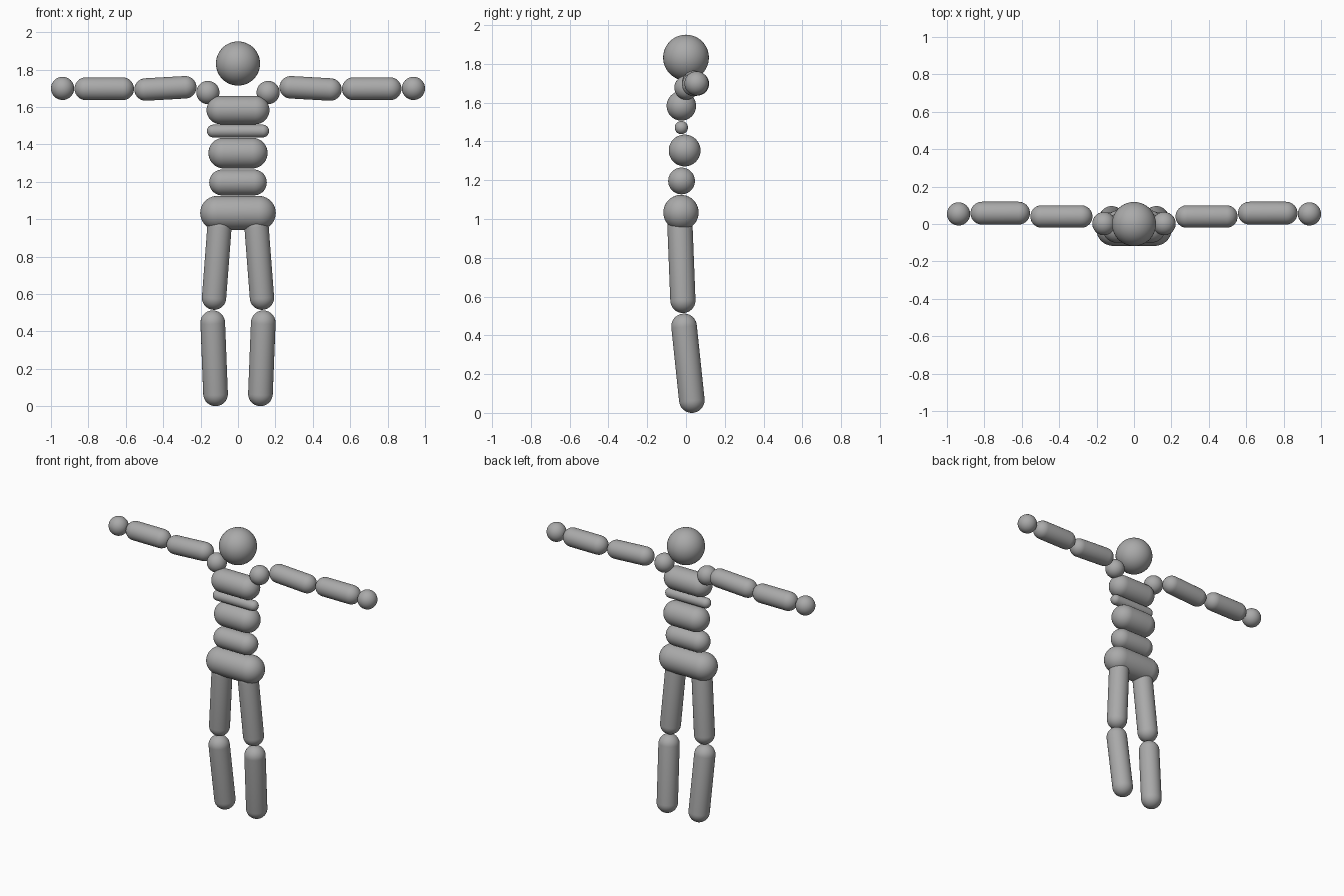
import bpy, bmesh, math
from mathutils import Vector, Matrix

cube = bpy.data.objects.get("Cube")
if cube:
    bpy.data.objects.remove(cube)

grey = bpy.data.materials.new("matte grey")
grey.use_nodes = True
colour = (0.4, 0.4, 0.4, 1)
grey.diffuse_color = colour
grey.node_tree.nodes["Principled BSDF"].inputs["Base Color"].default_value = colour

SEGMENTS, CAP_STEPS = 40, 10


def finish(name, bm):
    """Turn a bmesh into a smooth grey object."""
    bmesh.ops.recalc_face_normals(bm, faces=bm.faces)
    for f in bm.faces:
        f.smooth = True
    mesh = bpy.data.meshes.new(name)
    bm.to_mesh(mesh)
    bm.free()
    mesh.materials.append(grey)
    obj = bpy.data.objects.new(name, mesh)
    bpy.context.collection.objects.link(obj)
    return obj


def ball(name, centre, radius):
    bm = bmesh.new()
    bmesh.ops.create_uvsphere(bm, u_segments=SEGMENTS, v_segments=24, radius=radius)
    obj = finish(name, bm)
    obj.location = centre
    return obj


def capsule(name, start, end, radius):
    """Round-ended cylinder between two cap centres, spun from a profile."""
    start, end = Vector(start), Vector(end)
    axis = end - start
    half = axis.length / 2
    profile = []
    for side in (-1, 1):
        for i in range(CAP_STEPS + 1):
            a = math.pi / 2 * i / CAP_STEPS
            if side < 0:
                a -= math.pi / 2
            profile.append((radius * math.cos(a), 0, radius * math.sin(a) + side * half))
    bm = bmesh.new()
    verts = [bm.verts.new(p) for p in profile]
    edges = [bm.edges.new(pair) for pair in zip(verts, verts[1:])]
    bmesh.ops.spin(bm, geom=verts + edges, cent=(0, 0, 0), axis=(0, 0, 1),
                   angle=math.tau, steps=SEGMENTS)
    bmesh.ops.remove_doubles(bm, verts=bm.verts, dist=1e-5)
    obj = finish(name, bm)
    turn = axis.to_track_quat("Z", "Y").to_matrix().to_4x4()
    obj.matrix_world = Matrix.Translation((start + end) / 2) @ turn
    return obj


# Head
ball("head", (0, 0, 1.832), 0.118)

# Torso: sideways capsules as (name, half width, y, z, radius)
for name, width, y, z, r in (
    ("chest", 0.168, -0.024, 1.583, 0.076),
    ("upper_spine", 0.166, -0.024, 1.471, 0.034),
    ("ribs", 0.158, -0.007, 1.353, 0.082),
    ("waist", 0.154, -0.023, 1.196, 0.069),
    ("pelvis", 0.202, -0.026, 1.033, 0.091),
):
    capsule(name, (r - width, y, z), (width - r, y, z), r)

# Limbs, mirrored left and right
for label, s in (("left", 1), ("right", -1)):
    ball(label + "_shoulder", (s * 0.161, 0.002, 1.677), 0.062)
    capsule(label + "_upper_arm", (s * 0.282, 0.04, 1.705), (s * 0.494, 0.04, 1.693), 0.06)
    capsule(label + "_forearm", (s * 0.617, 0.058, 1.697), (s * 0.813, 0.058, 1.697), 0.061)
    ball(label + "_hand", (s * 0.938, 0.054, 1.699), 0.062)
    capsule(label + "_thigh", (s * 0.099, -0.031, 0.96), (s * 0.128, -0.016, 0.58), 0.065)
    capsule(label + "_shin", (s * 0.135, -0.010, 0.446), (s * 0.12, 0.030, 0.066), 0.066)
